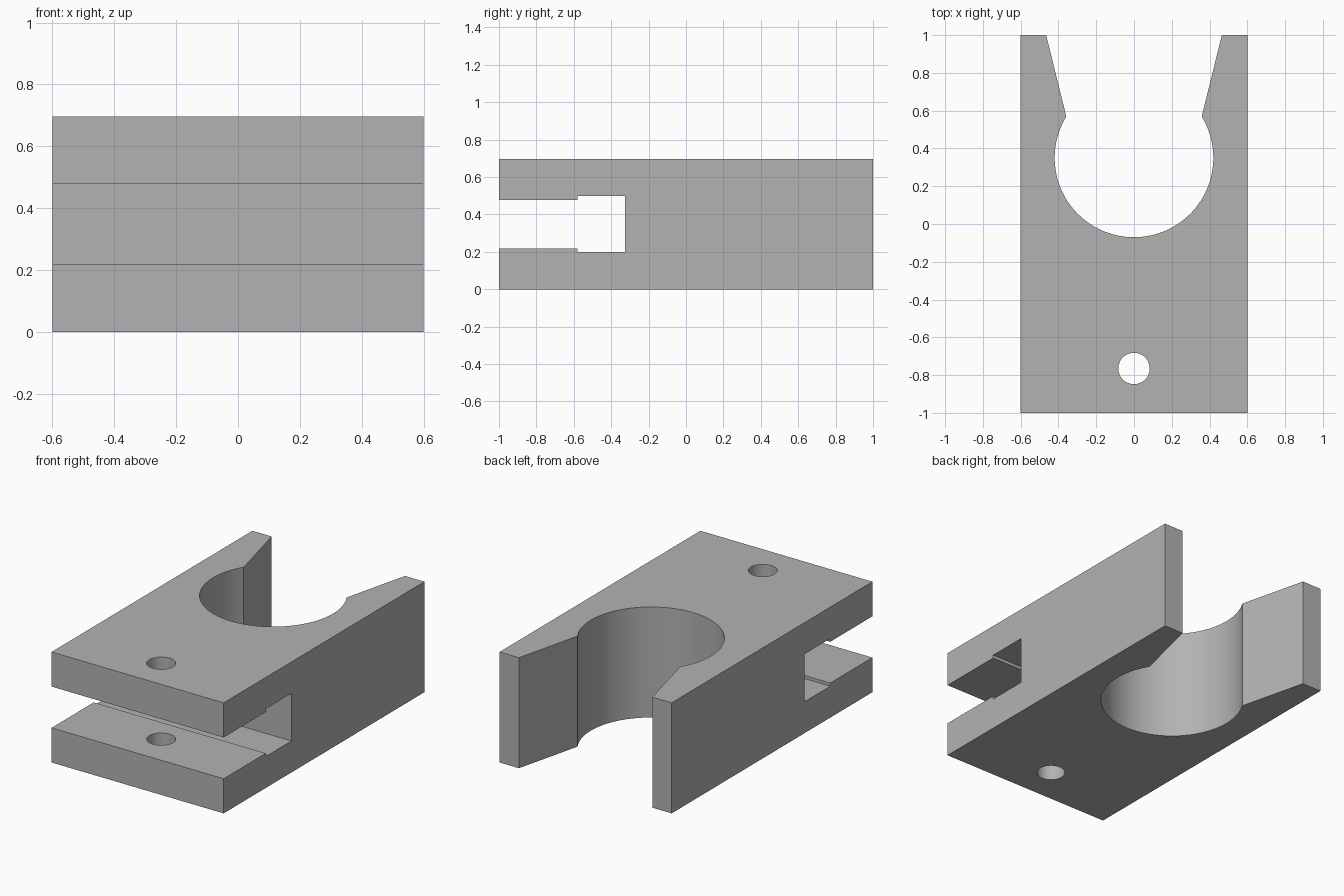
import bpy, bmesh, math

cube = bpy.data.objects.get("Cube")
if cube:
    bpy.data.objects.remove(cube, do_unlink=True)

HEIGHT = 0.697

grey = bpy.data.materials.new("plain grey")
grey.use_nodes = True
colour = (0.45, 0.45, 0.45, 1)
grey.diffuse_color = colour
grey.node_tree.nodes["Principled BSDF"].inputs["Base Color"].default_value = colour


def prism(name, points, direction):
    """Extrude a closed outline of 3D points along a direction."""
    bm = bmesh.new()
    face = bm.faces.new([bm.verts.new(p) for p in points])
    out = bmesh.ops.extrude_face_region(bm, geom=[face])
    moved = [v for v in out["geom"] if isinstance(v, bmesh.types.BMVert)]
    bmesh.ops.translate(bm, verts=moved, vec=direction)
    bmesh.ops.recalc_face_normals(bm, faces=bm.faces)
    mesh = bpy.data.meshes.new(name)
    bm.to_mesh(mesh)
    bm.free()
    mesh.materials.append(grey)
    obj = bpy.data.objects.new(name, mesh)
    bpy.context.collection.objects.link(obj)
    return obj


def arc(cx, cy, r, start, end, steps):
    return [(cx + r * math.cos(start + (end - start) * i / steps),
             cy + r * math.sin(start + (end - start) * i / steps))
            for i in range(steps + 1)]


# Block outline with the round socket and its flared mouth
lip = math.atan2(0.22, 0.36)
socket = arc(0, 0.35, 0.42, math.pi - lip, 2 * math.pi + lip, 72)
outline = ([(0.6, 1), (0.6, -1), (-0.6, -1), (-0.6, 1), (-0.465, 1)]
           + socket + [(0.465, 1)])
block = prism("clamp_block", [(x, y, 0) for x, y in outline], (0, 0, HEIGHT))

# Stepped slot across the front, mirrored about mid height
half = [(-1.1, 0.13), (-0.58, 0.13), (-0.58, 0.15), (-0.325, 0.15)]
mid = HEIGHT / 2
slot_points = ([(-0.8, y, mid + h) for y, h in half]
               + [(-0.8, y, mid - h) for y, h in reversed(half)])
slot = prism("slot_cutter", slot_points, (1.6, 0, 0))

# Bolt hole through both jaws
ring = arc(0, -0.765, 0.083, 0, 2 * math.pi, 48)[:-1]
hole = prism("bolt_hole_cutter", [(x, y, -0.1) for x, y in ring], (0, 0, 0.9))

bpy.context.view_layer.objects.active = block
for cutter in (slot, hole):
    mod = block.modifiers.new(cutter.name, "BOOLEAN")
    mod.operation = "DIFFERENCE"
    mod.solver = "EXACT"
    mod.object = cutter
    bpy.ops.object.modifier_apply(modifier=mod.name)
for cutter in (slot, hole):
    bpy.data.objects.remove(cutter, do_unlink=True)

# Smooth curved walls, sharp edges elsewhere
bpy.ops.object.select_all(action="DESELECT")
block.select_set(True)
bpy.ops.object.shade_smooth_by_angle(angle=math.radians(20))
